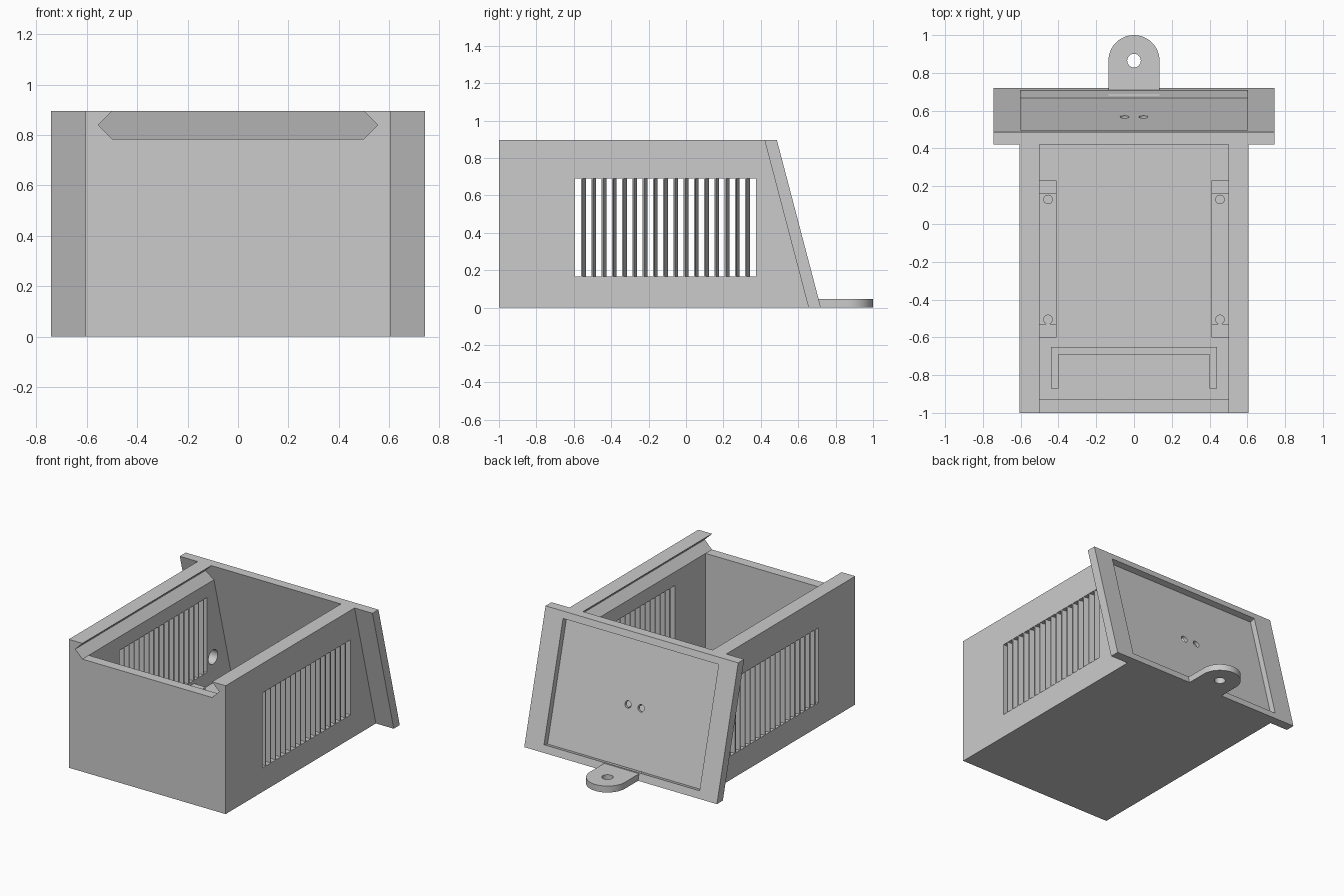
import bpy
import bmesh
import math
from mathutils import Matrix, Vector

if "Cube" in bpy.data.objects:
    bpy.data.objects.remove(bpy.data.objects["Cube"], do_unlink=True)

grey = bpy.data.materials.new("light grey plastic")
grey.use_nodes = True
grey.diffuse_color = (0.6, 0.6, 0.6, 1)
grey.node_tree.nodes["Principled BSDF"].inputs["Base Color"].default_value = (0.6, 0.6, 0.6, 1)

H = 0.895          # height of the box
RUN = 0.235        # how far the sloped back leans over that height
FLOOR = 0.07
SLOPE = math.atan2(RUN, H)


def y_in(z):
    """Inner face of the sloped back panel."""
    return 0.42 + RUN * (H - z) / H


def y_out(z):
    return y_in(z) + 0.066


def finish(name, bm):
    bmesh.ops.recalc_face_normals(bm, faces=bm.faces)
    mesh = bpy.data.meshes.new(name)
    bm.to_mesh(mesh)
    bm.free()
    mesh.materials.append(grey)
    ob = bpy.data.objects.new(name, mesh)
    bpy.context.collection.objects.link(ob)
    return ob


def add_prism(bm, pts, axis, a, b):
    """Extrude a 2D outline along an axis from a to b."""
    place = {"x": lambda p, t: (t, p[0], p[1]),
             "y": lambda p, t: (p[0], t, p[1]),
             "z": lambda p, t: (p[0], p[1], t)}[axis]
    lo = [bm.verts.new(place(p, a)) for p in pts]
    hi = [bm.verts.new(place(p, b)) for p in pts]
    bm.faces.new(lo)
    bm.faces.new(hi[::-1])
    n = len(pts)
    for i in range(n):
        j = (i + 1) % n
        bm.faces.new((lo[i], hi[i], hi[j], lo[j]))


def prism(name, pts, axis, a, b):
    bm = bmesh.new()
    add_prism(bm, pts, axis, a, b)
    return finish(name, bm)


def rect(x0, x1, y0, y1):
    return [(x0, y0), (x1, y0), (x1, y1), (x0, y1)]


def cylinder(name, radius, depth, centre, rotation=Matrix()):
    bm = bmesh.new()
    bmesh.ops.create_cone(bm, cap_ends=True, segments=32, radius1=radius, radius2=radius,
                          depth=depth, matrix=Matrix.Translation(Vector(centre)) @ rotation)
    return finish(name, bm)


def combine(target, tool, operation="DIFFERENCE"):
    mod = target.modifiers.new("bool", "BOOLEAN")
    mod.operation, mod.object, mod.solver = operation, tool, "EXACT"
    bpy.context.view_layer.objects.active = target
    bpy.ops.object.modifier_apply(modifier=mod.name)
    bpy.data.objects.remove(tool, do_unlink=True)


def mirror(ob):
    mod = ob.modifiers.new("mirror", "MIRROR")
    mod.use_axis[0] = True


# Box body joined to the wider sloped back panel
body = prism("box_body", [(-1, 0), (y_in(0) + 0.02, 0), (y_in(H) + 0.02, H), (-1, H)],
             "x", -0.605, 0.605)
panel = prism("back_panel", [(y_in(0), 0), (y_out(0), 0), (y_out(H), H), (y_in(H), H)],
              "x", -0.743, 0.743)
combine(body, panel, "UNION")

# Main cavity, following the slope at the back
combine(body, prism("cavity_cutter", [(-0.93, FLOOR), (y_in(FLOOR), FLOOR),
                                      (y_in(1), 1), (-0.93, 1)], "x", -0.5, 0.5))

# Lid channel: V grooves in the side walls, open at the front
half = [(0.5, 0.785), (0.555, 0.84), (0.5, H - 0.001), (0.5, 1)]
channel = prism("lid_channel_cutter", half + [(-x, z) for x, z in reversed(half)], "y", -1.1, 0.4)
for v in channel.data.vertices:
    if v.co.y > 0:
        v.co.y = y_in(v.co.z)
combine(body, channel)

# Vent openings through both sides
combine(body, prism("vent_cutter", rect(-0.594, 0.374, 0.167, 0.69), "x", -0.7, 0.7))

# Recess in the back of the panel
into = Vector((-math.cos(SLOPE), -math.sin(SLOPE))) * 0.041
low, high = Vector((y_out(0.05), 0.05)), Vector((y_out(0.85), 0.85))
combine(body, prism("recess_cutter", [low + into, low - into, high - into, high + into],
                    "x", -0.6, 0.6))

# Twin indicator holes and the side cable hole
tilt = Matrix.Rotation(SLOPE - math.pi / 2, 4, "X")
for x in (-0.05, 0.05):
    combine(body, cylinder("indicator_cutter", 0.024, 0.2, (x, 0.57, 0.425),
                           Matrix.Rotation(SLOPE, 4, "X") @ Matrix.Rotation(math.pi / 2, 4, "X")))
combine(body, cylinder("cable_cutter", 0.05, 0.3, (-0.55, 0.44, 0.25),
                       Matrix.Rotation(math.pi / 2, 4, "Y")))

# Rounded hanging tab at the foot of the back
arc = [(0.135 * math.cos(math.pi * i / 24), 0.865 + 0.135 * math.sin(math.pi * i / 24))
       for i in range(25)]
tab = prism("hanging_tab", [(-0.135, 0.677), (0.135, 0.677)] + arc, "z", 0, 0.045)
combine(tab, cylinder("tab_hole_cutter", 0.036, 0.3, (0, 0.865, 0)))

# Slanted louvre slats
bm = bmesh.new()
for i in range(17):
    y = -0.548 + 0.0548 * i
    add_prism(bm, [(0.605, y - 0.013), (0.605, y - 0.005), (0.5, y + 0.013), (0.5, y + 0.005)],
              "z", 0.16, 0.695)
mirror(finish("vent_slats", bm))

# Board rails with end stops and locating pegs
bm = bmesh.new()
add_prism(bm, rect(0.41, 0.502, -0.6, 0.23), "z", FLOOR - 0.01, 0.11)
for y in (-0.6, 0.16):
    add_prism(bm, rect(0.41, 0.502, y, y + 0.07), "z", 0.1, 0.145)
mirror(finish("board_rails", bm))
for name, y in (("front_pegs", -0.505), ("back_pegs", 0.13)):
    mirror(cylinder(name, 0.025, 0.06, (0.455, y, 0.11)))

# U-shaped holder on the floor near the front
prism("front_holder", [(-0.44, -0.87), (-0.4, -0.87), (-0.4, -0.69), (0.4, -0.69),
                       (0.4, -0.87), (0.44, -0.87), (0.44, -0.65), (-0.44, -0.65)],
      "z", FLOOR - 0.01, 0.14)

# Smooth the round surfaces while keeping edges crisp
bpy.ops.object.select_all(action="DESELECT")
for ob in bpy.context.collection.objects:
    if ob.type == "MESH" and grey.name in ob.data.materials:
        ob.select_set(True)
        bpy.context.view_layer.objects.active = ob
bpy.ops.object.shade_smooth_by_angle(angle=math.radians(25))
